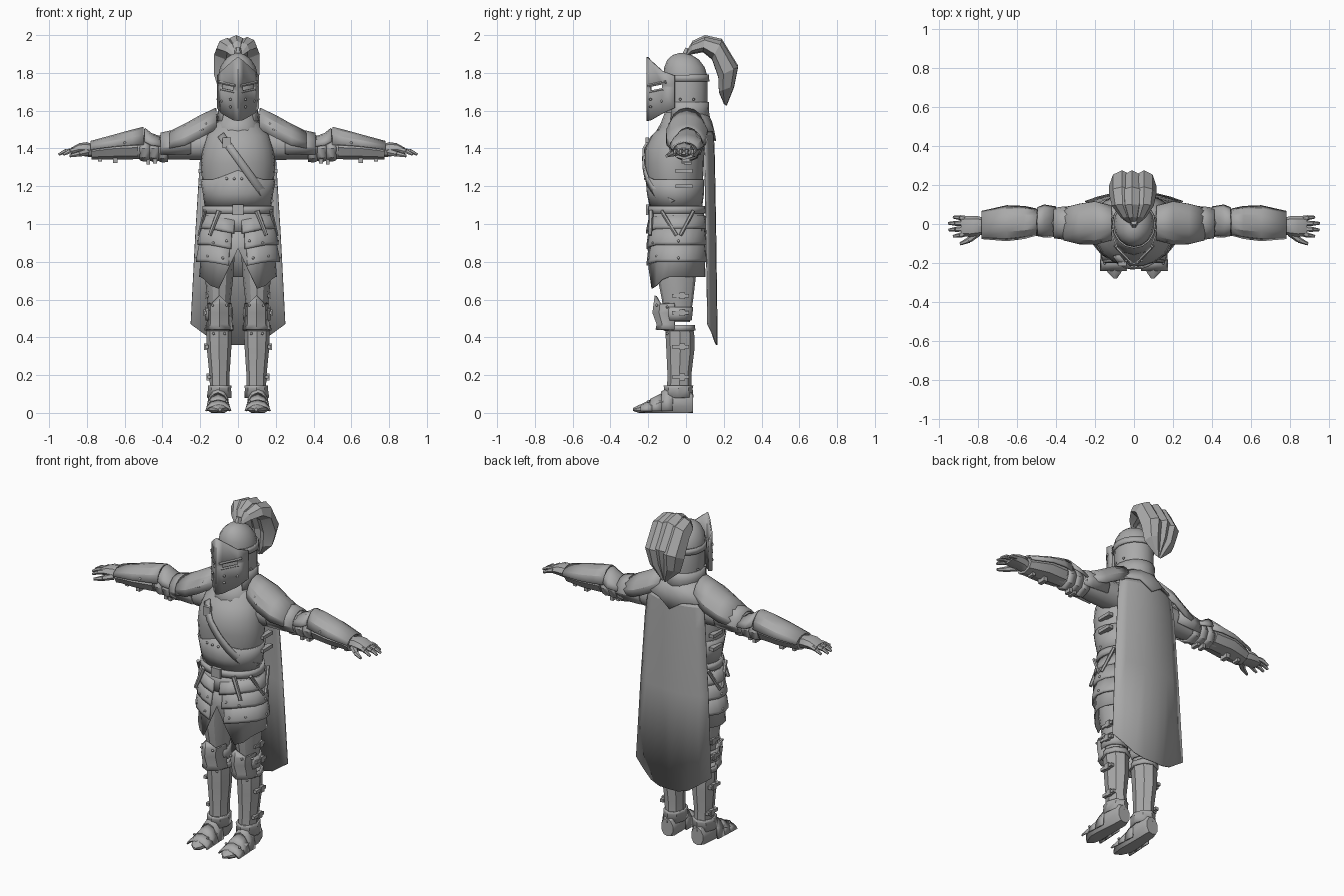
import bpy, bmesh, math
from mathutils import Vector

steel = bpy.data.materials.new("steel_grey")
steel.diffuse_color = (0.4, 0.4, 0.4, 1)


def finish(name, bm, mirror=False, thick=0, angle=32):
    bmesh.ops.recalc_face_normals(bm, faces=bm.faces)
    me = bpy.data.meshes.new(name)
    bm.to_mesh(me)
    bm.free()
    ob = bpy.data.objects.new(name, me)
    bpy.context.collection.objects.link(ob)
    me.materials.append(steel)
    bpy.ops.object.select_all(action='DESELECT')
    ob.select_set(True)
    bpy.context.view_layer.objects.active = ob
    bpy.ops.object.shade_smooth_by_angle(angle=math.radians(angle))
    if thick:
        m = ob.modifiers.new("thickness", 'SOLIDIFY')
        m.thickness, m.offset = thick, 0
    if mirror:
        ob.modifiers.new("mirror", 'MIRROR')
    return ob


def skin(bm, rings, closed=True, cap=True):
    vs = [[bm.verts.new(p) for p in r] for r in rings]
    n = len(vs[0])
    for r0, r1 in zip(vs, vs[1:]):
        for i in range(n if closed else n - 1):
            j = (i + 1) % n
            bm.faces.new((r0[i], r0[j], r1[j], r1[i]))
    if closed and cap:
        bm.faces.new(vs[0])
        bm.faces.new(vs[-1])


def loft(name, rows, axis='z', n=12, arc=None, mirror=False, thick=0, angle=32, fix=None):
    """Elliptical sections (t, a, b, ra, rb) along an axis; an arc makes an open plate."""
    rings = []
    for t, a, b, ra, rb in rows:
        ring = []
        for i in range(n + 1 if arc else n):
            w = math.radians(arc[0] + (arc[1] - arc[0]) * i / n) if arc else math.tau * i / n - math.pi / 2
            p, q = a + ra * math.cos(w), b + rb * math.sin(w)
            co = {'z': (p, q, t), 'x': (t, p, q), 'y': (p, t, q)}[axis]
            ring.append(fix(*co) if fix else co)
        rings.append(ring)
    bm = bmesh.new()
    skin(bm, rings, not arc, not thick)
    return finish(name, bm, mirror, thick, angle)


def beams(name, segs, mirror=True, n=6):
    """Tapered rods given as (start, end, start radius, end radius)."""
    bm = bmesh.new()
    for p, q, r0, r1 in segs:
        p, q = Vector(p), Vector(q)
        rot = (q - p).to_track_quat('Z', 'Y')
        rings = [[c + rot @ Vector((r * math.cos(math.tau * i / n), r * math.sin(math.tau * i / n), 0))
                  for i in range(n)] for c, r in ((p, r0), (q, r1))]
        skin(bm, rings)
    finish(name, bm, mirror)


def boxes(name, items, mirror=True):
    bm = bmesh.new()
    for c, s in items:
        vs = bmesh.ops.create_cube(bm, size=1)['verts']
        for v in vs:
            v.co = Vector(c) + Vector([v.co[k] * s[k] for k in range(3)])
    finish(name, bm, mirror)


# --- torso ---
TORSO = [(1.08, 0, -.05, .165, .125), (1.16, 0, -.055, .175, .14), (1.23, 0, -.06, .19, .15),
         (1.32, 0, -.062, .197, .157), (1.40, 0, -.06, .187, .157), (1.47, 0, -.045, .165, .135),
         (1.52, 0, -.025, .125, .105), (1.56, 0, -.01, .09, .085)]
loft("breastplate", TORSO, n=24)
loft("waist_plate", [(1.09, 0, -.053, .172, .135), (1.16, 0, -.056, .182, .147), (1.235, 0, -.06, .194, .154)],
     n=24, thick=.008, fix=lambda x, y, z: (x, y, z + (max(0, .05 - abs(x) * .4) if z > 1.2 and y < -.06 else 0)))


def front_y(x, z):
    for r0, r1 in zip(TORSO, TORSO[1:]):
        if r0[0] <= z <= r1[0]:
            f = (z - r0[0]) / (r1[0] - r0[0])
            c, rx, ry = (r0[k] + (r1[k] - r0[k]) * f for k in (2, 3, 4))
            return c - ry * math.sqrt(max(0, 1 - (x / rx) ** 2)) - .009
    return 0


# diagonal chest strap hugging the plate
bm = bmesh.new()
path = [(-.09 + .26 * i / 9, 1.47 - .36 * i / 9) for i in range(10)]
skin(bm, [[(x + d * .8, front_y(x + d * .8, z + d * .6), z + d * .6) for d in (-.02, .02)] for x, z in path], False)
finish("chest_strap", bm, thick=.01)
boxes("chest_buckle", [((-.06, -.205, 1.43), (.045, .02, .055))], False)
loft("gorget", [(1.47, 0, -.04, .14, .125), (1.53, 0, -.02, .105, .11), (1.6, 0, -.005, .088, .098)], n=16, thick=.01)

# --- waist, tassets and cloth skirt ---
loft("belt", [(1.055, 0, -.05, .182, .148), (1.095, 0, -.05, .18, .145)], n=24, thick=.014)
boxes("belt_buckle", [((0, -.203, 1.075), (.06, .02, .055))], False)
loft("hip_band", [(.96, 0, -.05, .188, .15), (1.07, 0, -.05, .172, .138)], n=24, thick=.01)
for i, (z0, z1, r0, r1, a) in enumerate([(.975, 1.045, .197, .182, -84), (.89, .99, .208, .19, -80),
                                         (.80, .915, .216, .196, -77)]):
    loft(f"tasset_{i + 1}", [(z0, 0, -.05, r0, .157), (z0 + .015, 0, -.05, r0, .157), (z1, 0, -.05, r1, .145)],
         n=9, arc=(a, 90), mirror=True, thick=.012,
         fix=lambda x, y, z: (x, y, z - .03 * max(0, 1 - x / .15) if y < -.05 else z))


def hem(x, y, z):
    if z < .75 and y < -.06:
        u = abs(x)
        z = .87 - .23 * u / .11 if u < .11 else min(.72, .64 + .08 * (u - .11) / .08)
    return x, y, z


loft("cloth_skirt", [(.72, 0, -.05, .203, .15), (.88, 0, -.05, .19, .146), (1.0, 0, -.05, .175, .138)],
     n=24, thick=.006, fix=hem)
beams("belt_hangers", [((.10, -.185, 1.07), (.15, -.19, .94), .014, .01), ((.175, -.13, 1.07), (.205, -.05, .94), .01, .01),
                       ((.175, .04, 1.07), (.205, -.03, .94), .01, .01)])

# --- legs ---
loft("thigh", [(.48, .1, -.045, .052, .065), (.6, .1, -.045, .062, .083), (.72, .1, -.05, .075, .102),
               (.95, .095, -.05, .085, .105)], mirror=True)
loft("knee_plate", [(.44, .098, -.06, .066, .095), (.47, .098, -.06, .062, .09), (.53, .098, -.06, .06, .112),
                    (.575, .098, -.06, .062, .106), (.62, .098, -.06, .058, .1)],
     n=4, arc=(-180, 0), mirror=True, thick=.012,
     fix=lambda x, y, z: (x, y, z - (.045 if z > .6 and abs(x - .098) > .035 else 0)))
loft("knee_bands", [(.49, .1, -.045, .066, .07), (.52, .1, -.045, .07, .074), (.56, .1, -.045, .066, .078)],
     mirror=True, thick=.01)
loft("greave", [(.12, .096, -.035, .052, .066), (.2, .098, -.035, .053, .063), (.33, .1, -.03, .064, .074),
                (.41, .1, -.032, .068, .076), (.46, .1, -.035, .068, .072)], n=8, mirror=True, angle=28)
loft("ankle_plate", [(.08, .1, -.04, .06, .075), (.13, .097, -.04, .056, .07), (.145, .096, -.04, .058, .074)],
     n=8, mirror=True, thick=.01)
loft("greave_cuff", [(.435, .1, -.035, .072, .08), (.465, .1, -.035, .07, .077)], n=8, mirror=True, thick=.01)
# armoured boots with overlapping toe plates
loft("boot", [(.037, .1, .05, .04, .055), (.01, .1, .06, .05, .075), (-.08, .104, .055, .055, .075),
              (-.15, .106, .035, .06, .05), (-.2, .106, .025, .06, .033), (-.25, .1, .02, .035, .022),
              (-.28, .096, .018, .008, .008)], axis='y', n=10, mirror=True, fix=lambda x, y, z: (x, y, max(z, 0)))
for i, (y, h, w) in enumerate([(-.07, .14, .057), (-.13, .1, .061), (-.18, .07, .064)]):
    loft(f"toe_plate_{i + 1}", [(y, .105, .01, w, h - .01), (y - .06, .105, .01, w + .002, h - .04)],
         axis='y', n=6, arc=(0, 180), mirror=True, thick=.008)
boxes("leg_buckles", [b for z, x in ((.62, .16), (.53, .168), (.35, .166), (.19, .152)) for b in
                      (((x, -.03, z), (.02, .09, .018)), ((x + .005, -.02, z), (.018, .03, .035)))])

# --- arms ---
loft("sleeve", [(.13, 0, 1.42, .08, .085), (.25, 0, 1.415, .08, .075), (.38, .005, 1.405, .062, .062),
                (.6, .005, 1.4, .055, .055)], axis='x', mirror=True)
loft("pauldron", [(.115, .005, 1.52, .085, .09), (.2, .005, 1.475, .108, .095), (.28, 0, 1.435, .1, .09),
                  (.36, 0, 1.415, .08, .07)], axis='x', n=8, arc=(-12, 192), mirror=True, thick=.012, angle=25)
loft("pauldron_lower", [(.25, 0, 1.42, .09, .085), (.36, .005, 1.412, .08, .078), (.41, .005, 1.41, .073, .068)],
     axis='x', n=8, arc=(-35, 215), mirror=True, thick=.01)
for i, (x, r) in enumerate([(.37, .068), (.42, .064), (.47, .063)]):
    loft(f"arm_band_{i + 1}", [(x, .008, 1.4, r, r - .002), (x + .03, .008, 1.4, r + .002, r + .002),
                               (x + .05, .008, 1.4, r - .006, r - .006)], axis='x', n=8, mirror=True, thick=.01)
loft("elbow_wing", [(.4, .012, 1.4, .075, .055), (.46, .015, 1.405, .082, .072), (.495, .012, 1.42, .07, .085)],
     axis='x', n=6, arc=(10, 170), mirror=True, thick=.01)
loft("vambrace", [(.53, .005, 1.405, .07, .062), (.65, 0, 1.4, .083, .058), (.74, -.005, 1.39, .066, .048),
                  (.775, -.01, 1.385, .062, .044)], axis='x', n=8, mirror=True, angle=25)
loft("vambrace_flare", [(.5, .01, 1.41, .065, .1), (.56, .008, 1.41, .08, .085), (.65, .004, 1.405, .088, .065),
                        (.78, -.005, 1.39, .068, .045)], axis='x', n=6, arc=(5, 175), mirror=True, thick=.01, angle=25)
loft("glove_palm", [(.76, -.01, 1.385, .04, .034), (.8, -.01, 1.395, .05, .038), (.84, -.012, 1.395, .054, .033),
                    (.885, -.012, 1.385, .05, .018)], axis='x', n=8, mirror=True)
fingers = []
for y, tip in ((-.05, .925), (-.024, .948), (.003, .95), (.028, .925)):
    mid = (tip - .035, y * 1.15, 1.385)
    fingers += [((.865, y, 1.39), mid, .014, .013), (mid, (tip, y * 1.25, 1.367), .0125, .007)]
thumb = (.845, -.082, 1.37)
beams("glove_fingers", fingers + [((.8, -.045, 1.38), thumb, .02, .015), (thumb, (.89, -.102, 1.36), .015, .008)])
boxes("arm_buckles", [((.44, 0, 1.335), (.02, .05, .03)), ((.475, .01, 1.33), (.02, .04, .03)),
                      ((.65, 0, 1.337), (.025, .05, .03)), ((.73, 0, 1.34), (.02, .04, .02))])
boxes("side_buckles", [((.193, -.01, z), (.03, .09, .02)) for z in (1.28, 1.2)])

# --- helmet ---
loft("helmet", [(1.57, 0, 0, .098, .11), (1.64, 0, 0, .102, .115), (1.78, 0, -.002, .104, .116), (1.83, 0, -.008, .095, .107),
                (1.87, 0, -.015, .07, .084), (1.895, 0, -.02, .04, .05), (1.905, 0, -.02, .012, .015)], n=16)
loft("helmet_band", [(1.755, 0, 0, .108, .12), (1.79, 0, -.002, .107, .119)], n=16, thick=.008)
loft("neck_guard", [(1.545, 0, 0, .108, .125), (1.6, 0, 0, .102, .116), (1.645, 0, 0, .104, .117)],
     n=12, arc=(-40, 220), thick=.01)
# pointed visor with open eye slits
cols = [(0, -.205, 1.885, 1.545), (.025, -.186, 1.865, 1.55), (.085, -.125, 1.81, 1.585), (.108, -.06, 1.785, 1.615)]
cols = [(-x, y, t, b) for x, y, t, b in cols[:0:-1]] + cols
bm = bmesh.new()
grid = [[bm.verts.new((x, y, z)) for z in (t, 1.722 + abs(x) * .2, 1.702 + abs(x) * .2, b)] for x, y, t, b in cols]
for i in range(6):
    for j in range(3):
        if j == 1 and i in (1, 4):
            continue
        bm.faces.new((grid[i][j], grid[i + 1][j], grid[i + 1][j + 1], grid[i][j + 1]))
finish("visor", bm, thick=.008, angle=20)
beams("brow_ridge", [((.015, -.2, 1.732), (.1, -.108, 1.752), .008, .008), ((.02, -.192, 1.697), (.09, -.12, 1.712), .005, .005)])

# --- plume: three curved feather lobes ---
PLUME = [(.0, 1.91, -.005, 1.89, .12), (.035, 1.97, .03, 1.91, .5), (.1, 2.0, .09, 1.92, .85), (.19, 1.98, .135, 1.88, 1),
         (.275, 1.84, .165, 1.79, 1), (.255, 1.74, .17, 1.71, .75), (.215, 1.64, .2, 1.65, .12)]
for name, cx, w, drop in (("plume_middle", -.01, .06, 0), ("plume_left", -.062, .065, .015), ("plume_right", .052, .062, .01)):
    bm = bmesh.new()
    rings = []
    for oy, oz, iy, iz, k in PLUME:
        c = cx * min(1, k * 1.1)
        rings.append([(c + u * w * k, iy + (oy - iy) * v, iz + (oz - iz) * v - drop)
                      for u, v in ((0, 1), (.7, .8), (1, .3), (0, .05), (-1, .3), (-.7, .8))])
    skin(bm, rings)
    finish(name, bm, angle=15)
beams("plume_socket", [((0, -.005, 1.885), (0, .01, 1.93), .022, .016)], False)

# --- cape and mantle ---
bm = bmesh.new()
rings = []
for z, w, y in ((1.53, .13, .125), (1.47, .185, .145), (1.35, .2, .15), (.95, .225, .157), (.36, .25, .165)):
    ring = []
    for i in range(9):
        u = i / 4 - 1
        lift = .11 * max(0, abs(u) - .4) / .6 if z < .4 else 0
        ring.append((u * w, y - .05 * abs(u) ** 2, z + lift))
    rings.append(ring)
skin(bm, rings, False)
finish("cape", bm, thick=.006, angle=8)
loft("mantle", [(1.59, 0, .0, .1, .11), (1.54, 0, .015, .14, .118), (1.49, 0, .02, .21, .135)], n=8, arc=(5, 175),
     thick=.01, fix=lambda x, y, z: (x, y, z - (.05 if z < 1.5 and abs(x) < .06 else 0)))

# --- rivets ---
spots = [(.04, -.188, 1.62), (.085, -.128, 1.65), (.04, -.188, 1.66), (.108, -.03, 1.66), (.108, .04, 1.66),
         (.02, -.215, 1.24), (.06, -.208, 1.24), (.06, -.2, .91), (.13, -.175, .9), (.08, -.2, .82), (.16, -.155, .83),
         (.19, -.1, 1.5), (.27, -.092, 1.46), (.31, -.085, 1.44), (.17, -.085, 1.53), (.6, -.075, 1.43),
         (.72, -.068, 1.405), (.06, -.155, .57), (.135, -.155, .57), (.07, -.1, .42), (.13, -.1, .42), (.06, -.2, .06),
         (.15, -.2, .06), (.165, -.1, .56), (.21, -.04, .91), (.218, -.04, .82)]
bm = bmesh.new()
for p in spots:
    vs = bmesh.ops.create_icosphere(bm, subdivisions=1, radius=.008)['verts']
    bmesh.ops.translate(bm, verts=vs, vec=p)
finish("rivets", bm, True, angle=60)
